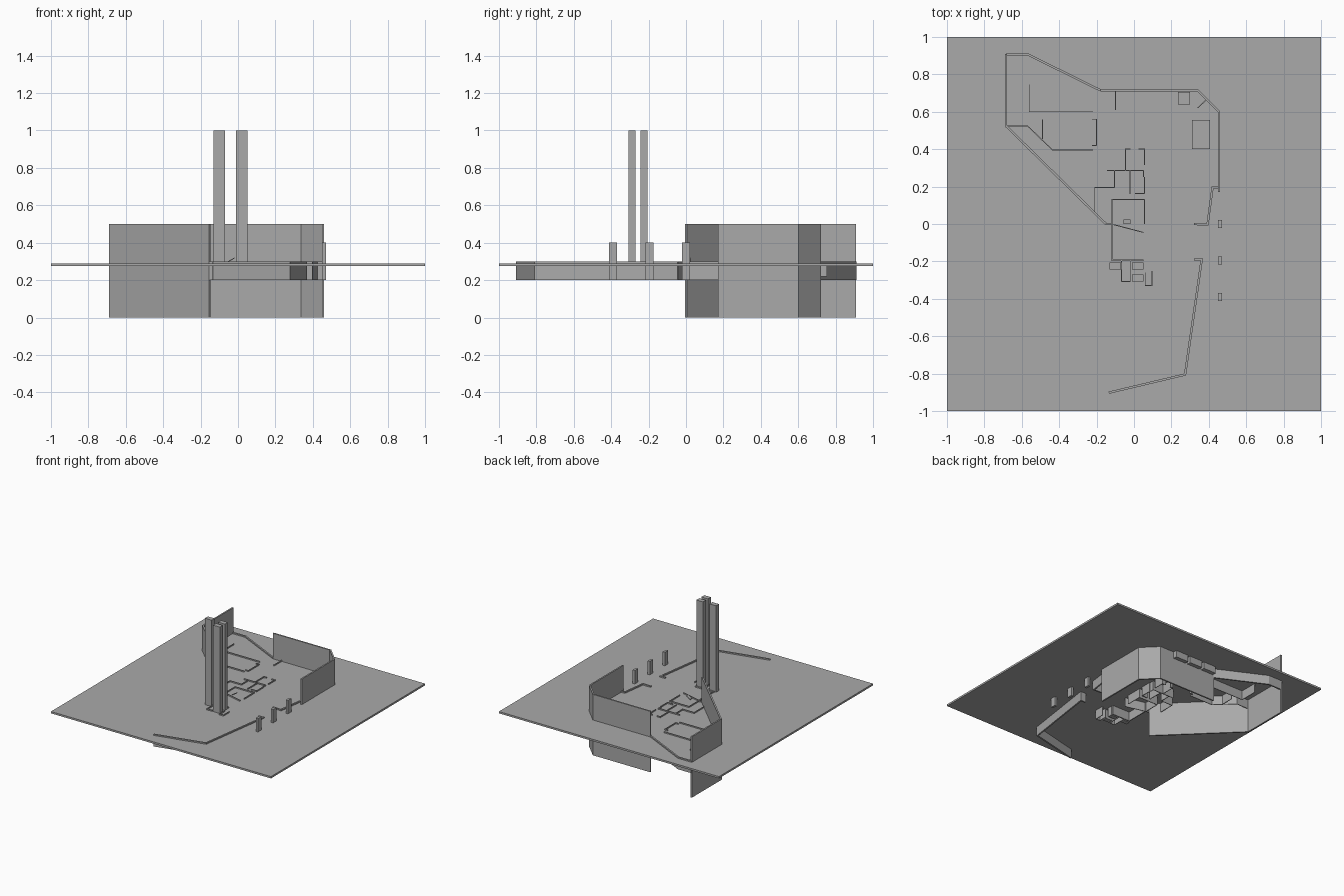
import bpy, bmesh
from mathutils import Vector

cube = bpy.data.objects.get("Cube")
if cube:
    bpy.data.objects.remove(cube)

grey = bpy.data.materials.new("concrete_grey")
grey.use_nodes = True
grey.diffuse_color = (0.4, 0.4, 0.4, 1)
grey.node_tree.nodes["Principled BSDF"].inputs["Base Color"].default_value = (0.4, 0.4, 0.4, 1)

LOW = (0.2, 0.3)
TALL = (0.0, 0.5)
THIN = 0.005
THICK = 0.012


def finish(name, bm):
    bmesh.ops.recalc_face_normals(bm, faces=bm.faces)
    mesh = bpy.data.meshes.new(name)
    bm.to_mesh(mesh)
    bm.free()
    mesh.materials.append(grey)
    obj = bpy.data.objects.new(name, mesh)
    bpy.context.collection.objects.link(obj)
    return obj


def box(name, x, y, z):
    bm = bmesh.new()
    bmesh.ops.create_cube(bm, size=1)
    for v in bm.verts:
        for i, (lo, hi) in enumerate((x, y, z)):
            v.co[i] = hi if v.co[i] > 0 else lo
    return finish(name, bm)


def wall(name, path, span=LOW, thick=THIN):
    """Upright wall of constant thickness along a plan path, with mitred corners."""
    pts = [Vector(p) for p in path]
    dirs = [(b - a).normalized() for a, b in zip(pts, pts[1:])]
    bm = bmesh.new()
    rings = []
    for i, p in enumerate(pts):
        a, b = dirs[max(i - 1, 0)], dirs[min(i, len(dirs) - 1)]
        normal = Vector((-a.y, a.x))
        mitre = (normal + Vector((-b.y, b.x))).normalized()
        off = mitre * (thick / 2 / mitre.dot(normal))
        l, r = p + off, p - off
        rings.append([bm.verts.new((q.x, q.y, z)) for q, z in
                      ((l, span[0]), (r, span[0]), (r, span[1]), (l, span[1]))])
    for a, b in zip(rings, rings[1:]):
        for k in range(4):
            n = (k + 1) % 4
            bm.faces.new((a[k], a[n], b[n], b[k]))
    bm.faces.new(rings[0])
    bm.faces.new(rings[-1])
    return finish(name, bm)


# Ground slab
box("ground_slab", (-1, 1), (-1, 1), (0.275, 0.29))

# Tall enclosure walls
wall("tall_east_wall", [(0.455, 0.17), (0.455, 0.6), (0.34, 0.715), (-0.18, 0.715)], TALL, THICK)
wall("tall_west_wall", [(-0.685, 0.91), (-0.685, 0.525), (-0.15, 0.0)], TALL, THICK)

# Low enclosure walls
wall("low_north_wall", [(-0.685, 0.905), (-0.565, 0.905), (-0.18, 0.715)], LOW, THICK)
wall("low_gate_wall", [(0.455, 0.195), (0.42, 0.195), (0.393, -0.003), (0.32, 0.0)], LOW, THICK)
wall("low_south_wall", [(0.32, -0.19), (0.362, -0.19), (0.273, -0.805), (-0.135, -0.902)], LOW, THICK)
wall("low_entry_wall", [(-0.155, 0.0), (-0.115, 0.0), (-0.115, -0.193), (0.05, -0.193)], LOW, 0.008)

# Three tall towers
for i, (x, y) in enumerate([(-0.13, -0.243), (-0.01, -0.243), (-0.01, -0.308)]):
    box(f"tower_{i + 1}", (x, x + 0.06), (y, y + 0.038), (0.2, 1.0))

# Gate posts
for i, y in enumerate([0.0, -0.195, -0.39]):
    box(f"gate_post_{i + 1}", (0.45, 0.47), (y - 0.022, y + 0.022), (0.2, 0.4))

# Bays around the tower bases
wall("tower_bay", [(-0.067, -0.193), (-0.067, -0.308), (-0.02, -0.308), (-0.02, -0.193)])
wall("side_bay", [(0.06, -0.26), (0.06, -0.328), (0.097, -0.328), (0.097, -0.25)])

# North-west room partitions
wall("northwest_room_wall", [(-0.56, 0.745), (-0.56, 0.6), (-0.22, 0.6)])
wall("west_room_wall", [(-0.68, 0.525), (-0.57, 0.525), (-0.435, 0.395), (-0.22, 0.395)])
wall("west_closet_wall", [(-0.49, 0.56), (-0.49, 0.455)])
wall("west_room_end", [(-0.225, 0.56), (-0.2, 0.56), (-0.2, 0.42), (-0.225, 0.42)])
wall("north_stub_wall", [(-0.1, 0.71), (-0.1, 0.61)])
wall("corner_screen", [(0.34, 0.62), (0.39, 0.668)])

# Central room partitions
wall("hall_upper_room", [(-0.02, 0.4), (-0.045, 0.4), (-0.045, 0.285)])
wall("hall_upper_side", [(0.025, 0.4), (0.055, 0.4), (0.055, 0.315)])
wall("hall_cross_wall", [(-0.145, 0.285), (0.05, 0.285), (0.05, 0.25)])
wall("hall_west_room", [(-0.105, 0.285), (-0.105, 0.195), (-0.21, 0.195), (-0.21, 0.065)])
wall("hall_middle_wall", [(-0.022, 0.285), (-0.022, 0.16)])
wall("hall_east_wall", [(0.055, 0.25), (0.055, 0.163), (0.005, 0.163)])
wall("hall_lower_room", [(-0.118, 0.0), (-0.118, 0.13), (0.055, 0.13), (0.055, 0.0)])
wall("entry_screen", [(-0.11, -0.003), (0.05, -0.045)])

# Small tilted plate near the entry
plate = box("tilted_plate", (-0.055, -0.02), (0.0, 0.025), (0.295, 0.3))
for v in plate.data.vertices:
    if v.co.x > -0.03:
        v.co.z += 0.02

# Solid blocks in the yard
box("small_block", (0.235, 0.3), (0.64, 0.705), LOW)
box("large_block", (0.31, 0.405), (0.4, 0.555), LOW)

# Boxes hung under the slab behind the north wall
for i in range(3):
    x = -0.17 + i * 0.135
    box(f"under_box_{i + 1}", (x, x + 0.115), (0.718, 0.753), (0.22, 0.28))
